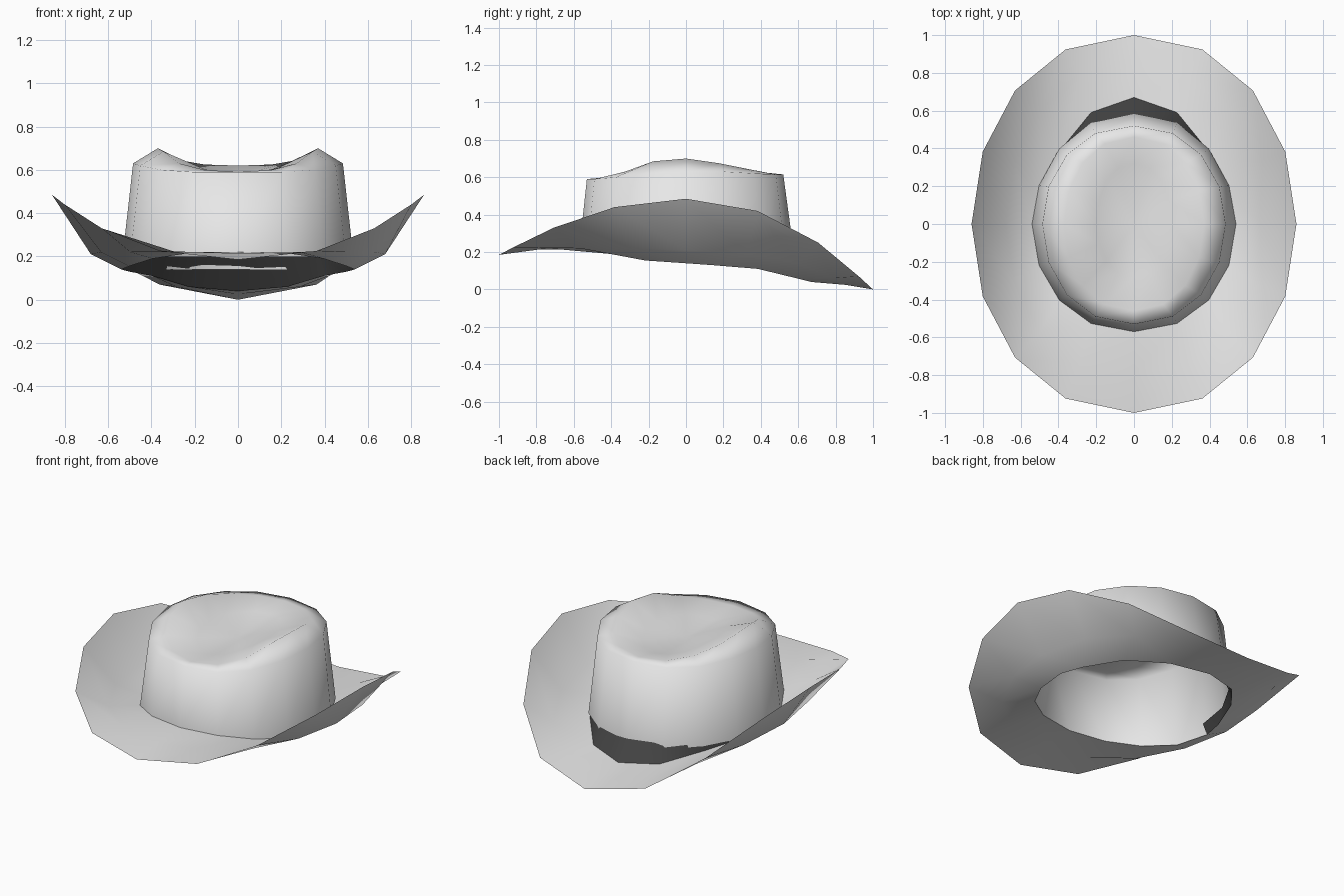
import bpy
from math import sin, cos, pi, radians

if "Cube" in bpy.data.objects:
    bpy.data.objects.remove(bpy.data.objects["Cube"])

SIDES = 16
HALF = SIDES // 2


def make_material(name, value):
    mat = bpy.data.materials.new(name)
    mat.use_nodes = True
    colour = (value, value, value, 1)
    mat.diffuse_color = colour
    mat.node_tree.nodes["Principled BSDF"].inputs["Base Color"].default_value = colour
    return mat


def ring(width, front, back, heights, taper=1.0):
    """Rounded loop, starting at the front; heights run front to back and are mirrored."""
    points = []
    for i in range(SIDES):
        k = min(i, SIDES - i)
        side = 1 if i <= HALF else -1
        angle = pi * k / HALF
        x = side * width * max(sin(angle), 0) ** 0.9
        c = cos(angle)
        y = -front * c if c >= 0 else back * (-c) ** taper
        points.append((x, y, heights[k]))
    return points


def build(name, rings, mat, segments=range(SIDES), centre=None, smooth=80):
    """Bridge a stack of rings, with an optional closing point."""
    verts = [p for r in rings for p in r]
    faces = []
    for level in range(len(rings) - 1):
        a, b = level * SIDES, (level + 1) * SIDES
        for i in segments:
            j = (i + 1) % SIDES
            faces.append((a + i, a + j, b + j, b + i))
    if centre:
        verts.append(centre)
        last = (len(rings) - 1) * SIDES
        for i in segments:
            faces.append((last + i, last + (i + 1) % SIDES, len(verts) - 1))
    mesh = bpy.data.meshes.new(name)
    mesh.from_pydata(verts, [], faces)
    mesh.materials.append(mat)
    obj = bpy.data.objects.new(name, mesh)
    bpy.context.collection.objects.link(obj)
    bpy.ops.object.select_all(action='DESELECT')
    obj.select_set(True)
    bpy.context.view_layer.objects.active = obj
    bpy.ops.object.shade_smooth_by_angle(angle=radians(smooth))
    # Remove the unused points of partial bands
    if len(segments) < SIDES:
        bpy.ops.object.mode_set(mode='EDIT')
        bpy.ops.mesh.select_all(action='SELECT')
        bpy.ops.mesh.delete_loose()
        bpy.ops.object.mode_set(mode='OBJECT')
    return obj


felt = make_material("light grey felt", 0.8)
dark = make_material("dark band", 0.06)

# Brim: upturned sides, drooping back
brim_edge = ring(0.86, 1, 1, [.185, .225, .33, .44, .485, .42, .25, .07, 0])
brim_valley = ring(0.68, .8, .85, [.215, .22, .22, .22, .21, .19, .14, .06, .025])
brim_inner = ring(0.54, .57, .67, [.22, .215, .19, .155, .14, .13, .11, .06, .04], 1.6)
build("brim", [brim_edge, brim_valley, brim_inner], felt)

# Crown: tapering wall, raised side ridges and a dented top
crown_base = ring(0.54, .57, .585, [.22, .215, .19, .155, .14, .14, .14, .14, .14], 1.1)
crown_rim = ring(0.485, .53, .52, [.59, .59, .60, .62, .63, .63, .62, .615, .615])
crown_ridge = ring(0.37, .46, .46, [.59, .60, .63, .685, .70, .675, .645, .625, .62])
crown_dent = ring(0.2, .28, .32, [.57, .58, .60, .61, .61, .61, .60, .595, .59])
build("crown", [crown_base, crown_rim, crown_ridge, crown_dent], felt,
      centre=(0, 0, .57))

# Dark band filling the gap between crown and brim around the back
band_top = ring(0.51, .53, .55, [.2] * (HALF + 1))
build("back_band", [brim_inner, band_top], dark,
      segments=range(HALF // 2, SIDES - HALF // 2))
